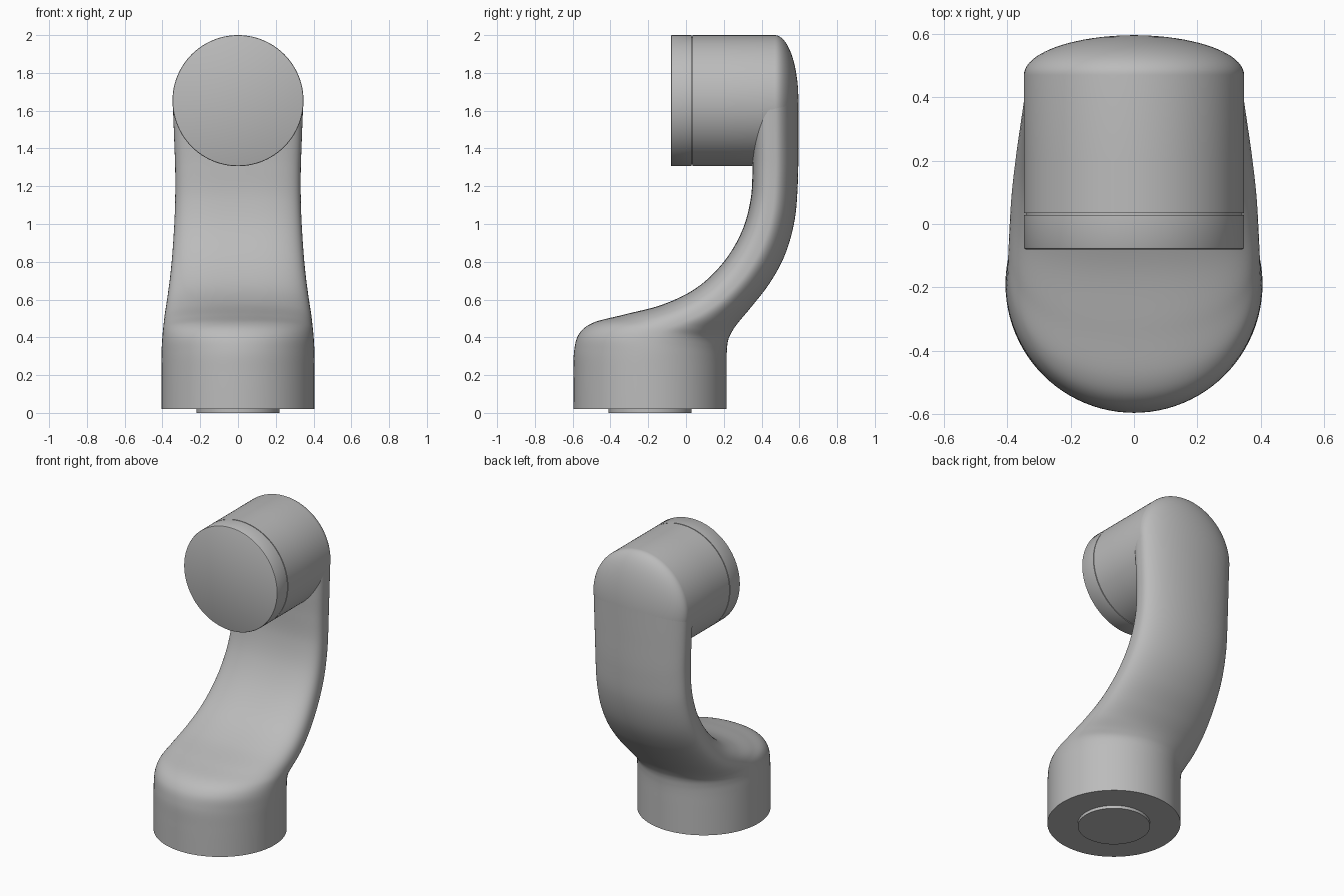
import bpy, bmesh, math
from mathutils import Vector

if "Cube" in bpy.data.objects:
    bpy.data.objects.remove(bpy.data.objects["Cube"])

SEG = 96
grey = bpy.data.materials.new("light_grey")
grey.diffuse_color = (0.5, 0.5, 0.5, 1)
grey.use_nodes = True
grey.node_tree.nodes["Principled BSDF"].inputs["Base Color"].default_value = grey.diffuse_color


def make_object(name, rings):
    """Skin a list of equal-length closed rings and cap both ends."""
    bm = bmesh.new()
    rows = [[bm.verts.new(p) for p in ring] for ring in rings]
    for a, b in zip(rows, rows[1:]):
        for i in range(len(a)):
            j = (i + 1) % len(a)
            bm.faces.new((a[i], a[j], b[j], b[i]))
    bm.faces.new(rows[0][::-1])
    bm.faces.new(rows[-1])
    bmesh.ops.recalc_face_normals(bm, faces=bm.faces)
    me = bpy.data.meshes.new(name)
    bm.to_mesh(me)
    bm.free()
    me.materials.append(grey)
    ob = bpy.data.objects.new(name, me)
    bpy.context.collection.objects.link(ob)
    bpy.ops.object.select_all(action='DESELECT')
    ob.select_set(True)
    bpy.context.view_layer.objects.active = ob
    bpy.ops.object.shade_smooth_by_angle(angle=math.radians(35))
    return ob


def section(s):
    """Superellipse between an inner and an outer point of the side profile."""
    iy, iz, oy, oz, w, n_in, n_out = s
    inner, outer = Vector((0, iy, iz)), Vector((0, oy, oz))
    mid, half = (inner + outer) / 2, (outer - inner) / 2
    ring = []
    for i in range(SEG):
        t = math.tau * i / SEG
        c, d = math.cos(t), math.sin(t)
        e = 2 / (n_out if d > 0 else n_in)
        x = math.copysign(abs(c) ** e, c) * w
        u = math.copysign(abs(d) ** e, d)
        ring.append(mid + half * u + Vector((x, 0, 0)))
    return ring


def spline(keys, steps=8):
    """Catmull-Rom interpolation of the section parameters."""
    out = []
    k = [keys[0]] + keys + [keys[-1]]
    for i in range(1, len(k) - 2):
        for j in range(steps):
            t = j / steps
            out.append([0.5 * (2 * b + (c - a) * t + (2 * a - 5 * b + 4 * c - d) * t * t
                               + (3 * b - a - 3 * c + d) * t ** 3)
                        for a, b, c, d in zip(*k[i - 1:i + 3])])
    return out + [keys[-1]]


def lathe_y(name, profile, z=1.653):
    """Turn (y, radius) points around the head axis."""
    make_object(name, [[Vector((r * math.cos(math.tau * i / SEG), y,
                                z + r * math.sin(math.tau * i / SEG)))
                        for i in range(SEG)] for y, r in profile])


# Base flowing into the curved arm: inner y, z, outer y, z, half width, exponents
arm = [
    (-.595, .02, .215, .02, .405, 2, 2),
    (-.595, .20, .215, .20, .405, 2, 2),
    (-.592, .33, .215, .29, .405, 2, 2),
    (-.565, .42, .217, .34, .402, 2.1, 2),
    (-.49, .478, .222, .38, .398, 2.2, 2),
    (-.33, .52, .235, .415, .394, 2.4, 2),
    (-.12, .575, .27, .47, .387, 2.8, 2),
    (.06, .665, .345, .56, .373, 3, 2),
    (.20, .80, .445, .69, .356, 3.2, 2),
    (.295, .96, .525, .84, .343, 3.3, 2),
    (.342, 1.13, .575, 1.02, .334, 3.4, 2),
    (.352, 1.30, .592, 1.22, .332, 3.5, 2),
    (.35, 1.45, .595, 1.45, .338, 3.5, 2),
    (.345, 1.655, .595, 1.655, .346, 3.5, 2),
]
make_object("base_and_arm", [section(s) for s in spline(arm)])

# Head: cylinder with a shallow domed back
R = .347
dome = [(.47 + .125 * math.sin(a), R * math.cos(a))
        for a in (math.radians(90 * i / 20) for i in range(20))]
lathe_y("head", [(.034, R), (.2, R)] + dome + [(.595, .002)])

# End cap, separated from the head by a thin groove
lathe_y("end_cap", [(-.08, R - .006), (-.078, R - .002), (-.074, R), (.029, R)])
lathe_y("groove_core", [(.0, R - .008), (.06, R - .008)])

# Mounting disc under the base
make_object("mounting_disc", [[Vector((.22 * math.cos(math.tau * i / SEG),
                                       -.19 + .22 * math.sin(math.tau * i / SEG), z))
                               for i in range(SEG)] for z in (0, .03)])
